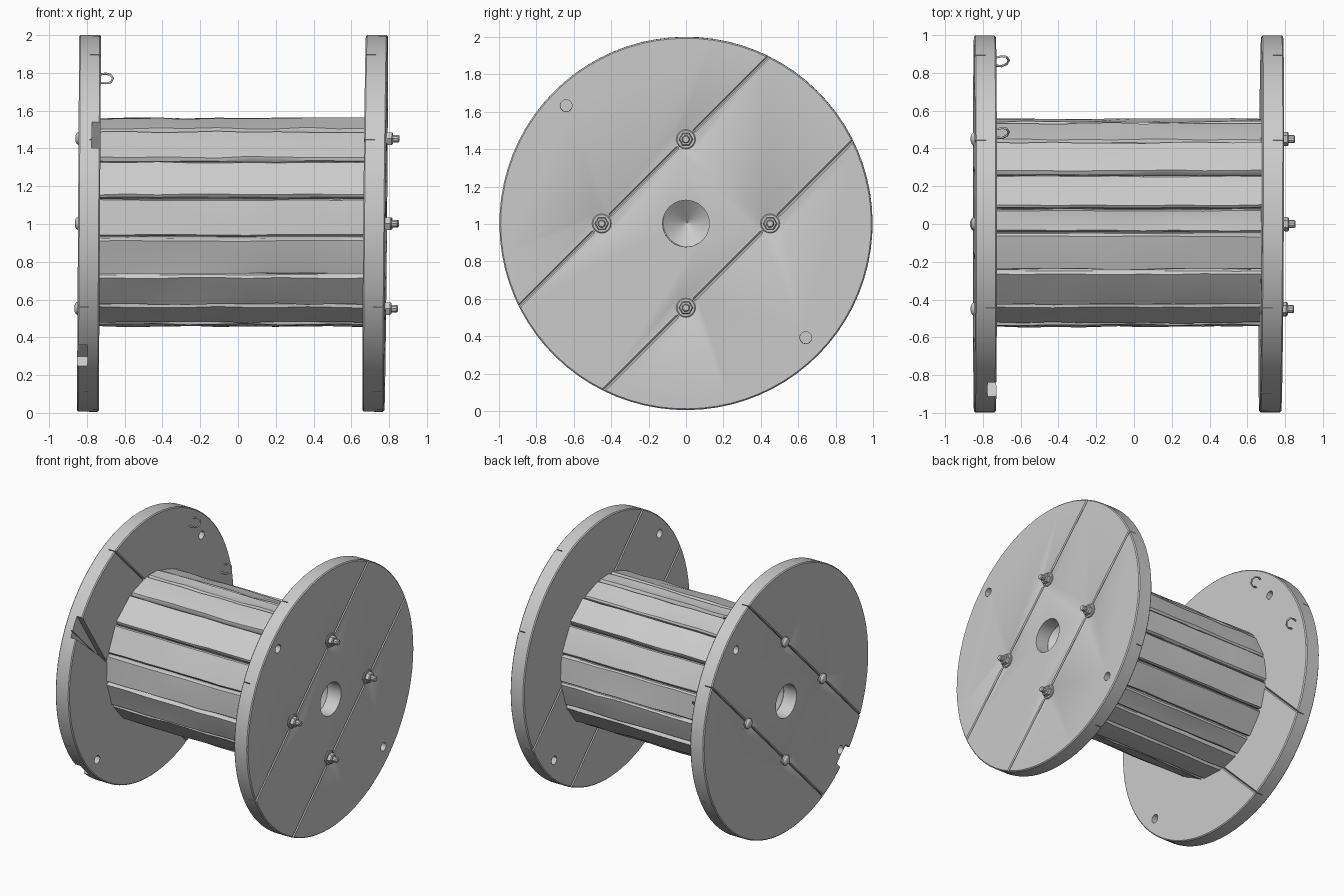
import bpy, bmesh, random
from math import sin, cos, pi, radians, sqrt
from mathutils import Matrix, Vector, Euler

if "Cube" in bpy.data.objects:
    bpy.data.objects.remove(bpy.data.objects["Cube"])

random.seed(4)
Q = sqrt(0.5)


def finish(name, bm, mat=None):
    bmesh.ops.recalc_face_normals(bm, faces=bm.faces)
    me = bpy.data.meshes.new(name)
    bm.to_mesh(me)
    bm.free()
    ob = bpy.data.objects.new(name, me)
    bpy.context.collection.objects.link(ob)
    if mat:
        ob.matrix_world = mat
    return ob


def loft(bm, rings):
    """Skin closed rings of points and cap both ends."""
    vs = [[bm.verts.new(p) for p in r] for r in rings]
    n = len(vs[0])
    for a, b in zip(vs, vs[1:]):
        for i in range(n):
            bm.faces.new((a[i], a[(i + 1) % n], b[(i + 1) % n], b[i]))
    bm.faces.new(vs[0])
    bm.faces.new(vs[-1][::-1])


def lathe(name, profile, n, y=0, z=0, mat=None):
    """Spin an (x, radius) profile about the x axis."""
    bm = bmesh.new()
    loft(bm, [[(x, y + r * cos(2 * pi * i / n), z + r * sin(2 * pi * i / n))
               for i in range(n)] for x, r in profile])
    return finish(name, bm, mat)


def prism(name, pts, x0, x1, mat=None):
    bm = bmesh.new()
    loft(bm, [[(x, y, z) for y, z in pts] for x in (x0, x1)])
    return finish(name, bm, mat)


def cut(ob, cutter):
    cutter.hide_render = True
    bpy.context.view_layer.update()
    mod = ob.modifiers.new("cut", 'BOOLEAN')
    mod.operation, mod.object, mod.solver = 'DIFFERENCE', cutter, 'EXACT'
    bpy.context.view_layer.objects.active = ob
    bpy.ops.object.modifier_apply(modifier=mod.name)
    bpy.data.objects.remove(cutter)


def ply(name, x_in, x_out, diag, mat):
    """Disc split into three planks; diag = seam slope (+1 or -1)."""
    normal = Vector((0, -diag * Q, Q))
    whole = bmesh.new()
    for lo, hi in ((None, -0.318), (-0.318, 0.318), (0.318, None)):
        bm = bmesh.new()
        n = 80
        loft(bm, [[(x, 0.997 * cos(2 * pi * i / n + .01), 0.997 * sin(2 * pi * i / n + .01))
                   for i in range(n)] for x in (x_in, x_out)])
        for lim, sg in ((lo, -1), (hi, 1)):
            if lim is None:
                continue
            res = bmesh.ops.bisect_plane(
                bm, geom=bm.verts[:] + bm.edges[:] + bm.faces[:], dist=1e-5,
                plane_co=normal * (lim - sg * 0.002), plane_no=normal * sg, clear_outer=True)
            bmesh.ops.edgeloop_fill(
                bm, edges=[e for e in res['geom_cut'] if isinstance(e, bmesh.types.BMEdge)])
        bmesh.ops.recalc_face_normals(bm, faces=bm.faces)
        edges = [e for e in bm.edges if all(abs(v.co.x - x_out) < 1e-5 for v in e.verts)]
        bmesh.ops.bevel(bm, geom=edges, offset=0.007, segments=1, affect='EDGES')
        me = bpy.data.meshes.new("plank")
        bm.to_mesh(me)
        bm.free()
        whole.from_mesh(me)
        bpy.data.meshes.remove(me)
    return finish(name, whole, mat)


BOLTS = ((0, .45), (0, -.45), (.45, 0), (-.45, 0))


def flange(side, s, x0, rot, holes):
    mat = Matrix.Translation((x0, 0, 1.003)) @ Euler(rot).to_matrix().to_4x4()
    outer = ply(side + "_flange_outer", 0, s * .058, 1, mat)
    inner = ply(side + "_flange_inner", 0, -s * .058, -1, mat)
    # axle hole and drilled holes go through both layers
    for ob in (outer, inner):
        cut(ob, lathe("cutter", [(-.2, .125), (.2, .125)], 24, 0, 0, mat))
        for y, z in holes:
            cut(ob, lathe("cutter", [(-.2, .032), (.2, .032)], 12, y, z, mat))
    # bolts in shallow dished seats
    for y, z in BOLTS:
        cut(outer, lathe("cutter", [(s * .046, .045), (s * .06, .075), (s * .1, .075)], 16, y, z, mat))
        if s > 0:
            lathe("washer", [(.03, .052), (.054, .052), (.058, .047)], 16, y, z, mat)
            lathe("nut", [(.05, .038), (.084, .038), (.09, .032)], 6, y, z, mat)
            lathe("bolt_stud", [(.05, .021), (.118, .021), (.124, .016)], 10, y, z, mat)
        else:
            lathe("bolt_head", [(-.03, .038), (-.056, .038), (-.069, .028), (-.075, .012)], 14, y, z, mat)
    return outer, inner, mat


flange("right", 1, .726, (0, .009, -.005), ((-.64, .63), (.64, -.61)))
outer, inner, lm = flange("left", -1, -.789, (0, .006, 0), ((.6, .62), (-.65, -.62)))

# broken rim notch and splintered inner plank on the left flange
cut(outer, prism("cutter", [((-r - t) * Q, (-r + t) * Q) for r, t in
                            ((.925, -.07), (1.1, -.08), (1.1, .09), (.935, .08))], -.1, -.004, lm))
cut(inner, prism("cutter", [(-1.02, .49), (-.88, .6), (-.55, .1)], .012, .1, lm))

# drum core, with dished ends closing the axle hole
CY, CZ = .008, 1.008
lathe("drum_core", [(-.64, .002), (-.74, .13), (-.74, .5), (.68, .5), (.68, .13), (.58, .002)],
      32, CY, CZ)

# worn staves around the drum
SEAMS = [14, 37, 62, 84, 98, 118, 141, 164, 186, 208, 230, 246, 263, 285, 307, 329.4, 351.6, 374]
for k, (a0, a1) in enumerate(zip(SEAMS, SEAMS[1:])):
    mid, lift = (a0 + a1) / 2, random.uniform(-.004, .005)
    rings = []
    for i in range(10):
        x = -.745 + i * 1.43 / 9
        e0, e1 = random.uniform(.2, .7), random.uniform(.2, .7)
        j = [random.uniform(-.005, .005) for _ in range(3)]
        sect = ((a0 + .1, .49), (a0 + e0, .538), (a0 + e0 + 1.2, .552 + lift + j[0]),
                (mid, .546 + lift + j[1]), (a1 - e1 - 1.2, .552 + lift + j[2]),
                (a1 - e1, .538), (a1 - .1, .49))
        rings.append([(x, CY - r * cos(radians(a)), CZ + r * sin(radians(a))) for a, r in sect])
    bm = bmesh.new()
    loft(bm, rings)
    stave = finish("stave_%02d" % (k + 1), bm)
    if k == 5:
        # broken corner of one top stave
        cut(stave, prism("cutter", [(.04, 1.525), (.165, 1.515), (.175, 1.7), (.04, 1.7)], -.8, -.58))

# wire staples on the inside of the left flange
for y, z in ((.48, 1.77), (.86, 1.27)):
    cu = bpy.data.curves.new("wire_staple", 'CURVE')
    cu.dimensions, cu.bevel_depth, cu.bevel_resolution = '3D', .006, 1
    cu.use_fill_caps = True
    pts = ((-.75, -.02, -.02), (-.70, -.025, -.025), (-.672, -.012, -.02), (-.662, .006, .002),
           (-.675, .025, .02), (-.70, .028, .026), (-.75, .015, .02))
    sp = cu.splines.new('POLY')
    sp.points.add(len(pts) - 1)
    for p, (px, py, pz) in zip(sp.points, pts):
        p.co = (px, y + py, z + pz, 1)
    bpy.context.collection.objects.link(bpy.data.objects.new("wire_staple", cu))

# smooth shading with sharp edges kept
bpy.ops.object.select_all(action='DESELECT')
for ob in bpy.data.objects:
    if ob.type == 'MESH':
        ob.select_set(True)
        bpy.context.view_layer.objects.active = ob
bpy.ops.object.shade_smooth_by_angle(angle=radians(30))
